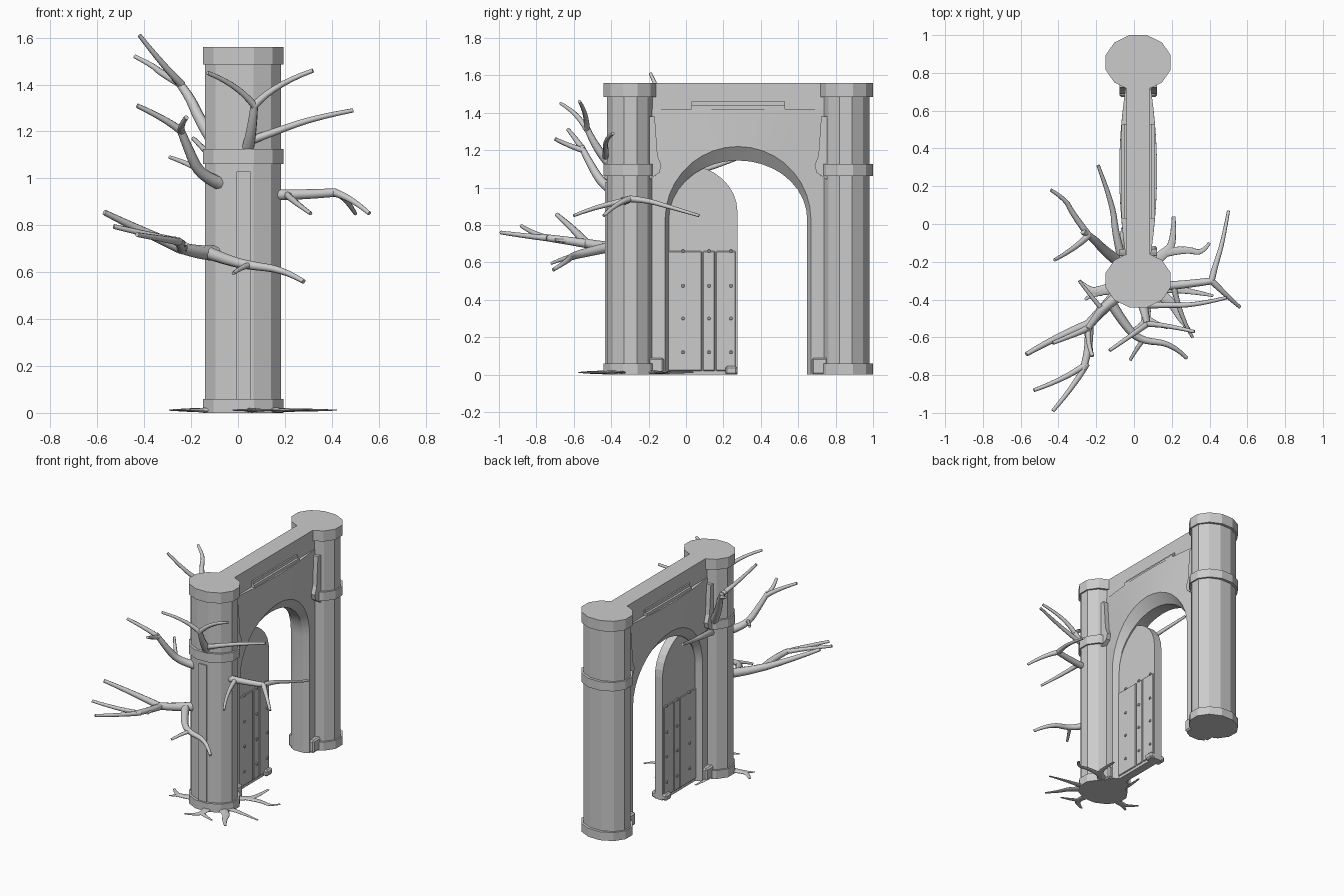
import bpy, bmesh
from math import sin, cos, pi, radians, atan2, tan

if "Cube" in bpy.data.objects:
    bpy.data.objects.remove(bpy.data.objects["Cube"])

CX = 0.022            # the gate's centre line in x
CY, CZ = 0.278, 0.83  # centre of the arch
PILLARS = {"front": -0.297, "back": 0.855}


def finish(bm, name):
    bmesh.ops.recalc_face_normals(bm, faces=bm.faces)
    me = bpy.data.meshes.new(name)
    bm.to_mesh(me)
    bm.free()
    ob = bpy.data.objects.new(name, me)
    bpy.context.collection.objects.link(ob)
    return ob


def box(name, x0, x1, y0, y1, z0, z1, bevel=0):
    bm = bmesh.new()
    bmesh.ops.create_cube(bm, size=1)
    for v in bm.verts:
        v.co = ((x0 + x1) / 2 + v.co.x * (x1 - x0), (y0 + y1) / 2 + v.co.y * (y1 - y0),
                (z0 + z1) / 2 + v.co.z * (z1 - z0))
    if bevel:
        bmesh.ops.bevel(bm, geom=bm.edges[:], offset=bevel, segments=1, affect='EDGES')
    return finish(bm, name)


def prism(name, pts, axis, lo, hi):
    """Extrude an outline along x (points are y,z) or z (points are x,y)."""
    bm = bmesh.new()
    put = (lambda p, d: (d, *p)) if axis == 'x' else (lambda p, d: (*p, d))
    a = [bm.verts.new(put(p, lo)) for p in pts]
    b = [bm.verts.new(put(p, hi)) for p in pts]
    bm.faces.new(a)
    bm.faces.new(b)
    for i in range(len(a)):
        j = (i + 1) % len(a)
        bm.faces.new((a[i], a[j], b[j], b[i]))
    return finish(bm, name)


def oval(cy, rx, ry, n=12):
    k = 1 / cos(pi / n)
    return [(CX + rx * k * cos((i + .5) * 2 * pi / n), cy + ry * k * sin((i + .5) * 2 * pi / n))
            for i in range(n)]


# twelve-sided pillars with base, ring and cap
for side, cy in PILLARS.items():
    prism(side + "_pillar_shaft", oval(cy, .162, .126), 'z', 0, 1.55)
    for part, z0, z1 in (("base", 0, .06), ("ring", 1.062, 1.125), ("cap", 1.485, 1.56)):
        prism(f"{side}_pillar_{part}", oval(cy, .172, .145), 'z', z0, z1)
box("front_pillar_strip", -.006, .054, -.432, -.40, .06, 1.03)


# arch wall: each station is a U-shaped strip from the soffit out to both faces
def half_thickness(y):
    return .065 + .035 * max(0, 1 - ((y - CY) / .45) ** 2)


def arch_wall():
    W, T = .46, 1.42 - CZ
    corner = atan2(T, W)
    angles = sorted([radians(a) for a in range(0, 181, 10)] + [corner, pi - corner])
    st = [((.37, z), (.39, z), (W, z)) for z in (-CZ, -.4)]
    for a in angles:
        c, s = cos(a), sin(a)
        k = min(W / max(abs(c), 1e-6), T / max(s, 1e-6))
        st.append(((.37 * c, .315 * s), (.39 * c, .39 * s), (k * c, k * s)))
    st += [((-.37, z), (-.39, z), (-W, z)) for z in (-.4, -CZ)]
    bm = bmesh.new()
    rows = []
    for inner, edge, rim in st:
        row = []
        for (y, z), f, sx in ((rim, 1, 1), (edge, 1, 1), (inner, .45, 1),
                              (inner, .45, -1), (edge, 1, -1), (rim, 1, -1)):
            row.append(bm.verts.new((CX + sx * f * half_thickness(CY + y), CY + y, CZ + z)))
        rows.append(row)
    for r, q in zip(rows, rows[1:]):
        for i in range(6):
            j = (i + 1) % 6
            bm.faces.new((r[i], r[j], q[j], q[i]))
    bm.faces.new(rows[0])
    bm.faces.new(rows[-1])
    ob = finish(bm, "arch_wall")
    bpy.context.view_layer.objects.active = ob
    ob.select_set(True)
    bpy.ops.object.shade_smooth_by_angle(angle=radians(25))


arch_wall()
box("top_beam", CX - .063, CX + .063, -.25, .80, 1.40, 1.56)
for s in (-1, 1):
    # raised panel under the beam, with a slimmer rail above it
    box("beam_panel", CX, CX + s * .088, .03, .53, 1.40, 1.44)
    box("beam_rail", CX, CX + s * .073, .03, .53, 1.44, 1.46)

# jamb feet and shoulder brackets, mirrored about the arch centre
for s in (-1, 1):
    y = lambda d: CY + s * d
    lo, hi = sorted((y(.395), y(.48)))
    box("jamb_foot", CX - .1, CX + .1, lo, hi, 0, .09, .01)
    prism("shoulder_bracket", [(y(.48), 1.04), (y(.42), 1.08), (y(.41), 1.12), (y(.43), 1.17),
                               (y(.445), 1.38), (y(.48), 1.38)], 'x', CX - .1, CX + .1)

# single door leaf with a rounded free corner
arc = [(.275 * cos(a * pi / 16), .87 + .25 * sin(a * pi / 16)) for a in range(9)]
prism("door_leaf", [(-.13, 0), (.275, 0)] + arc + [(-.13, 1.10)], 'x', CX - .03, CX + .03)
for y0, y1 in ((-.11, .085), (.09, .155), (.16, .265)):
    box("door_plank", CX - .037, CX + .037, y0, y1, .02, .66, .004)
for y in (-.016, .123, .24):
    for z in (.12, .30, .475, .66):
        box("door_stud", CX - .045, CX + .045, y - .008, y + .008, z - .008, z + .008, .003)
box("door_foot", CX - .06, CX + .06, .21, .275, 0, .045, .01)


# branches and roots: tapered tubes
def tubes(name, paths, zscale=1.0):
    cu = bpy.data.curves.new(name, 'CURVE')
    cu.dimensions = '3D'
    cu.bevel_depth = 1
    cu.bevel_resolution = 2
    cu.use_fill_caps = True
    cu.resolution_u = 4
    for r0, r1, pts in paths:
        sp = cu.splines.new('NURBS')
        sp.points.add(len(pts) - 1)
        for i, p in enumerate(pts):
            z = p[2] if len(p) == 3 else .012
            sp.points[i].co = (p[0], p[1], z / zscale, 1)
            sp.points[i].radius = r0 + (r1 - r0) * i / (len(pts) - 1)
        sp.order_u = min(3, len(pts))
        sp.use_endpoint_u = True
        sp.use_smooth = True
    ob = bpy.data.objects.new(name, cu)
    ob.scale.z = zscale
    bpy.context.collection.objects.link(ob)


tubes("low_left_branch", [
    (.034, .024, [(-.08, -.36, .68), (-.16, -.45, .68), (-.25, -.54, .705)]),
    (.024, .012, [(-.24, -.53, .70), (-.42, -.60, .78), (-.57, -.69, .855)]),
    (.024, .018, [(-.24, -.53, .70), (-.23, -.65, .72), (-.27, -.77, .735)]),
    (.017, .010, [(-.25, -.74, .73), (-.31, -.85, .74), (-.43, -.99, .76)]),
    (.017, .010, [(-.25, -.74, .73), (-.36, -.82, .755), (-.53, -.88, .795)]),
    (.012, .007, [(-.24, -.58, .71), (-.22, -.70, .72)])])
tubes("low_right_branch", [
    (.028, .010, [(-.12, -.42, .68), (-.04, -.55, .65), (.04, -.62, .63), (.20, -.63, .61), (.28, -.71, .56)]),
    (.014, .008, [(.05, -.61, .63), (.02, -.65, .625), (-.02, -.72, .595)])])
tubes("mid_left_branch", [
    (.030, .016, [(-.08, -.38, .98), (-.16, -.44, 1.01), (-.21, -.51, 1.12), (-.25, -.56, 1.22)]),
    (.018, .010, [(-.24, -.55, 1.20), (-.30, -.58, 1.25), (-.43, -.63, 1.31)]),
    (.016, .010, [(-.24, -.55, 1.20), (-.25, -.62, 1.22), (-.22, -.70, 1.26)]),
    (.013, .008, [(-.17, -.45, 1.04), (-.23, -.38, 1.07), (-.29, -.30, 1.09)])])
tubes("high_left_branch", [
    (.030, .016, [(-.08, -.20, 1.12), (-.16, -.14, 1.24), (-.21, -.08, 1.36), (-.27, -.04, 1.43)]),
    (.018, .009, [(-.24, -.06, 1.40), (-.31, -.13, 1.47), (-.42, -.19, 1.61)]),
    (.018, .009, [(-.24, -.06, 1.40), (-.33, .06, 1.45), (-.36, .13, 1.48), (-.44, .18, 1.52)])])
tubes("arch_branch", [
    (.024, .009, [(-.06, -.20, 1.03), (-.10, -.05, 1.07), (-.11, .10, 1.09), (-.19, .31, 1.17)])])
tubes("high_front_branch", [
    (.028, .016, [(.04, -.40, 1.12), (.06, -.48, 1.20), (.07, -.53, 1.32)]),
    (.016, .009, [(.07, -.53, 1.31), (.15, -.53, 1.40), (.32, -.57, 1.46)]),
    (.016, .009, [(.07, -.53, 1.31), (.00, -.58, 1.40), (-.13, -.67, 1.45)]),
    (.018, .009, [(.05, -.43, 1.16), (.16, -.43, 1.20), (.33, -.43, 1.26), (.49, -.39, 1.29)])])
tubes("right_branch", [
    (.024, .018, [(.15, -.33, .93), (.28, -.32, .93), (.42, -.30, .94)]),
    (.018, .008, [(.41, -.30, .94), (.43, -.22, .935), (.47, -.10, .90), (.50, .07, .85)]),
    (.018, .009, [(.41, -.30, .94), (.48, -.37, .92), (.56, -.44, .85)]),
    (.016, .008, [(.21, -.33, .93), (.24, -.48, .90), (.31, -.60, .85)])])
tubes("ground_roots", [
    (.034, .010, [(.08, -.22), (.17, -.15), (.21, -.10), (.21, .04)]),
    (.024, .008, [(.17, -.15), (.28, -.13), (.36, -.16), (.40, -.10)]),
    (.034, .008, [(-.08, -.33), (-.19, -.36), (-.24, -.35), (-.29, -.30)]),
    (.020, .007, [(-.17, -.36), (-.22, -.37), (-.26, -.40)]),
    (.034, .008, [(.05, -.38), (.07, -.48), (.05, -.54), (-.02, -.57)]),
    (.020, .007, [(.06, -.50), (.12, -.53), (.18, -.55)]),
    (.034, .008, [(.12, -.36), (.21, -.42), (.24, -.50), (.30, -.57)]),
    (.024, .007, [(.16, -.34), (.28, -.35), (.42, -.38)]),
    (.024, .007, [(-.05, -.22), (-.08, -.16), (-.06, -.02)])], .35)
